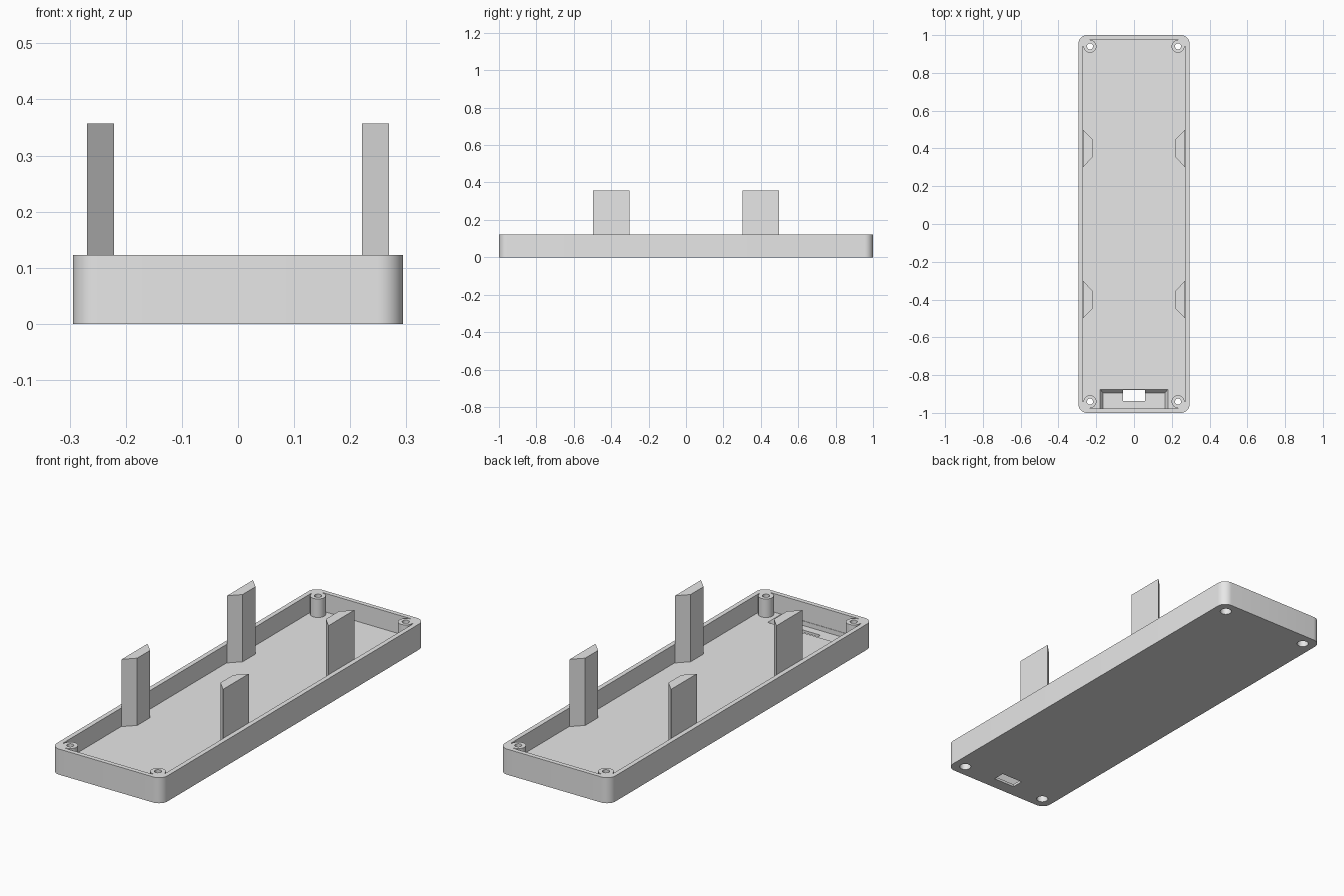
import bpy, bmesh, math

if "Cube" in bpy.data.objects:
    bpy.data.objects.remove(bpy.data.objects["Cube"])

HX, HY, H = 0.294, 1.0, 0.123      # tray half width, half length, height
FLOOR = 0.034
BX, BY, BR = 0.233, 0.94, 0.034    # screw boss centre and radius
IX, IY = 0.2715, 0.978             # inner wall

grey = bpy.data.materials.new("light_grey")
grey.diffuse_color = (0.8, 0.8, 0.8, 1)
grey.use_nodes = True
grey.node_tree.nodes["Principled BSDF"].inputs["Base Color"].default_value = grey.diffuse_color


def prism(name, low, z0, z1, high=None):
    """Solid between a bottom outline and a top outline."""
    bm = bmesh.new()
    a = [bm.verts.new((x, y, z0)) for x, y in low]
    b = [bm.verts.new((x, y, z1)) for x, y in (high or low)]
    n = len(a)
    bm.faces.new(a[::-1])
    bm.faces.new(b)
    for i in range(n):
        bm.faces.new((a[i], a[(i + 1) % n], b[(i + 1) % n], b[i]))
    bmesh.ops.recalc_face_normals(bm, faces=bm.faces)
    me = bpy.data.meshes.new(name)
    bm.to_mesh(me)
    bm.free()
    me.materials.append(grey)
    ob = bpy.data.objects.new(name, me)
    bpy.context.collection.objects.link(ob)
    return ob


def arc(cx, cy, r, a0, a1, n):
    return [(cx + r * math.cos(math.radians(a0 + (a1 - a0) * i / n)),
             cy + r * math.sin(math.radians(a0 + (a1 - a0) * i / n))) for i in range(n + 1)]


def four_corners(q):
    """Repeat a corner run, given counter-clockwise for +x +y, on all corners."""
    r = q[::-1]
    return (q + [(-x, y) for x, y in r] + [(-x, -y) for x, y in q] + [(x, -y) for x, y in r])


def rect(x0, x1, y0, y1):
    return [(x0, y0), (x1, y0), (x1, y1), (x0, y1)]


def circle(cx, cy, r, n=32):
    return arc(cx, cy, r, 0, 360, n)[:-1]


def select_only(ob):
    bpy.ops.object.select_all(action='DESELECT')
    ob.select_set(True)
    bpy.context.view_layer.objects.active = ob


def cut(ob, cutter):
    cutter.hide_render = True
    select_only(ob)
    m = ob.modifiers.new("cut", 'BOOLEAN')
    m.operation, m.solver, m.object = 'DIFFERENCE', 'EXACT', cutter
    bpy.ops.object.modifier_apply(modifier=m.name)
    bpy.data.objects.remove(cutter)


# Tray with rounded corners
R = 0.045
tray = prism("tray", four_corners(arc(HX - R, HY - R, R, 0, 90, 10)), 0, H)

# Cavity, leaving a round screw boss in every corner
corner = [(IX, BY)] + arc(BX, BY, BR, 0, -270, 24) + [(BX, IY)]
cut(tray, prism("cavity_cutter", four_corners(corner), FLOOR, H + 0.1))

# Screw holes with wider head recesses underneath
for sx in (-1, 1):
    for sy in (-1, 1):
        cut(tray, prism("hole_cutter", circle(sx * BX, sy * BY, 0.016), -0.1, H + 0.1))
        cut(tray, prism("head_cutter", circle(sx * BX, sy * BY, 0.026), -0.1, 0.04))

# Sloped pocket in the floor and the slot through it
cut(tray, prism("pocket_cutter", rect(-0.163, 0.163, -0.976, -0.895), 0.012, FLOOR + 0.005,
                rect(-0.183, 0.183, -0.976, -0.871)))
cut(tray, prism("slot_cutter", rect(-0.057, 0.057, -0.938, -0.88), -0.1, FLOOR + 0.05))

select_only(tray)
bpy.ops.object.shade_smooth_by_angle(angle=math.radians(30))

# Four upright posts with chamfered inner edges
for sx, side in ((-1, "left"), (1, "right")):
    for sy, end in ((-1, "front"), (1, "back")):
        shape = [(0.2695, 0.302), (0.2695, 0.498), (0.221, 0.449), (0.221, 0.351)]
        prism(f"post_{end}_{side}", [(sx * x, sy * y) for x, y in shape], FLOOR - 0.002, 0.357)
